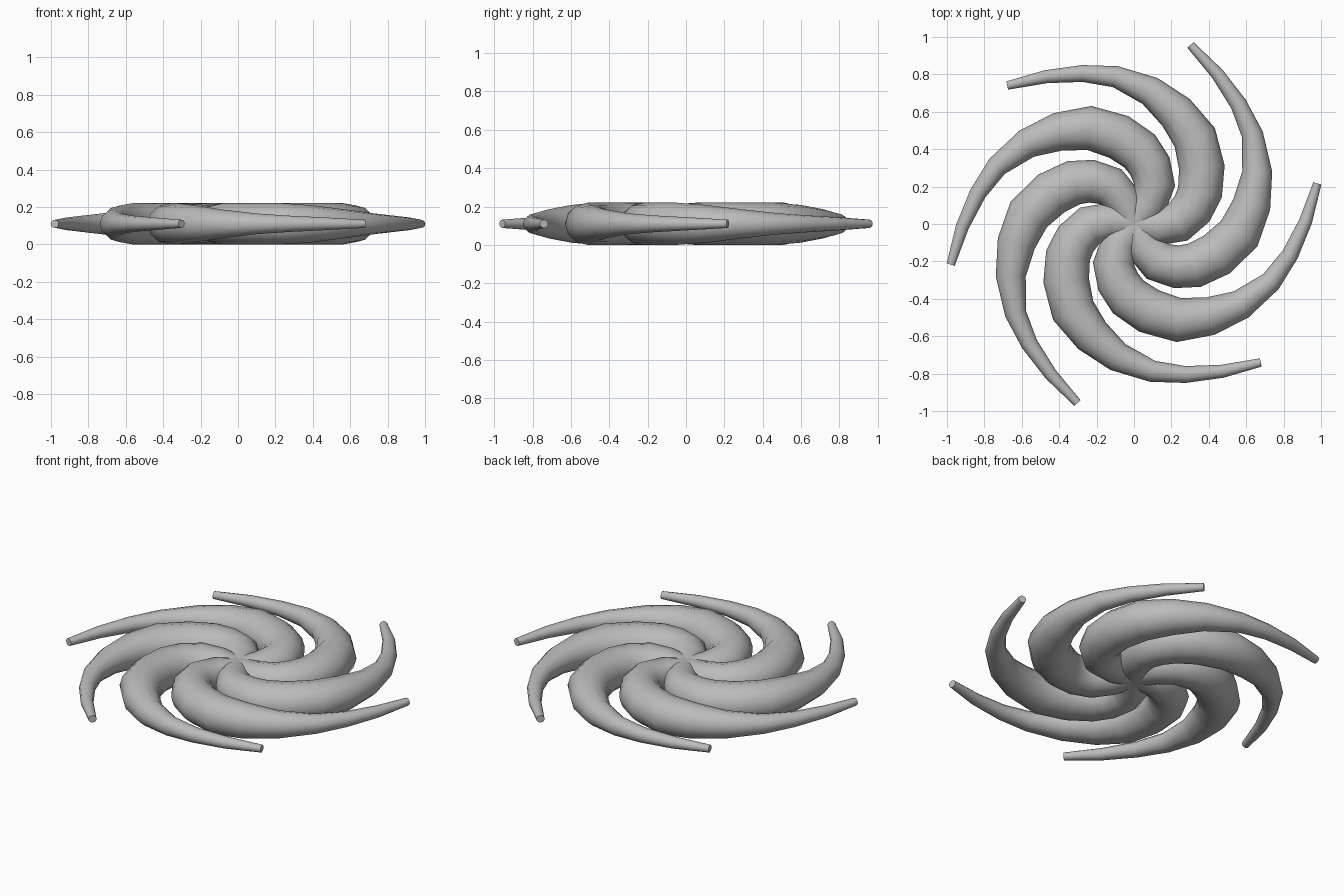
import bpy
import bmesh
from math import cos, sin, tau, radians
from mathutils import Vector, Matrix

cube = bpy.data.objects.get("Cube")
if cube:
    bpy.data.objects.remove(cube, do_unlink=True)

grey = bpy.data.materials.new("plain_grey")
grey.use_nodes = True
COLOUR = (0.5, 0.5, 0.5, 1)
grey.diffuse_color = COLOUR
grey.node_tree.nodes["Principled BSDF"].inputs["Base Color"].default_value = COLOUR

ARMS = 6
SIDES = 12
MID_Z = 0.11

# Centre line of one arm, hub to tip: x, y, width
PATH = [
    (0, 0, 0.17), (0.075, 0.10, 0.20), (0.11, 0.21, 0.22),
    (0.085, 0.31, 0.23), (0.03, 0.39, 0.24), (-0.08, 0.465, 0.245),
    (-0.238, 0.513, 0.237), (-0.405, 0.493, 0.205), (-0.573, 0.43, 0.16),
    (-0.732, 0.308, 0.115), (-0.835, 0.163, 0.09), (-0.918, -0.015, 0.07),
    (-0.98, -0.217, 0.045),
]


def build_arm(name, turn):
    """Sweep an oval section along the path and spin it about the hub."""
    bm = bmesh.new()
    points = [Vector((x, y, MID_Z)) for x, y, _ in PATH]
    rings = []
    for i, (point, (_, _, width)) in enumerate(zip(points, PATH)):
        ahead = points[min(i + 1, len(points) - 1)]
        behind = points[max(i - 1, 0)]
        along = (ahead - behind).normalized()
        across = Vector((along.y, -along.x, 0))
        half_width = width / 2
        half_height = min(width * 0.48, MID_Z)
        ring = []
        for k in range(SIDES):
            a = tau * k / SIDES
            offset = across * (half_width * cos(a))
            offset.z = half_height * sin(a)
            ring.append(bm.verts.new(point + offset))
        rings.append(ring)

    # Skin between rings, then flat end caps
    for low, high in zip(rings, rings[1:]):
        for k in range(SIDES):
            n = (k + 1) % SIDES
            bm.faces.new((low[k], low[n], high[n], high[k]))
    bm.faces.new(rings[0])
    bm.faces.new(rings[-1])
    bmesh.ops.recalc_face_normals(bm, faces=bm.faces)
    bmesh.ops.rotate(bm, verts=bm.verts, cent=(0, 0, 0),
                     matrix=Matrix.Rotation(turn, 3, "Z"))

    mesh = bpy.data.meshes.new(name)
    bm.to_mesh(mesh)
    bm.free()
    for face in mesh.polygons:
        face.use_smooth = True
    mesh.set_sharp_from_angle(angle=radians(50))
    mesh.materials.append(grey)
    arm = bpy.data.objects.new(name, mesh)
    bpy.context.collection.objects.link(arm)


# Six identical curling arms around the hub
for n in range(ARMS):
    build_arm(f"spiral_arm_{n + 1}", tau * n / ARMS)
